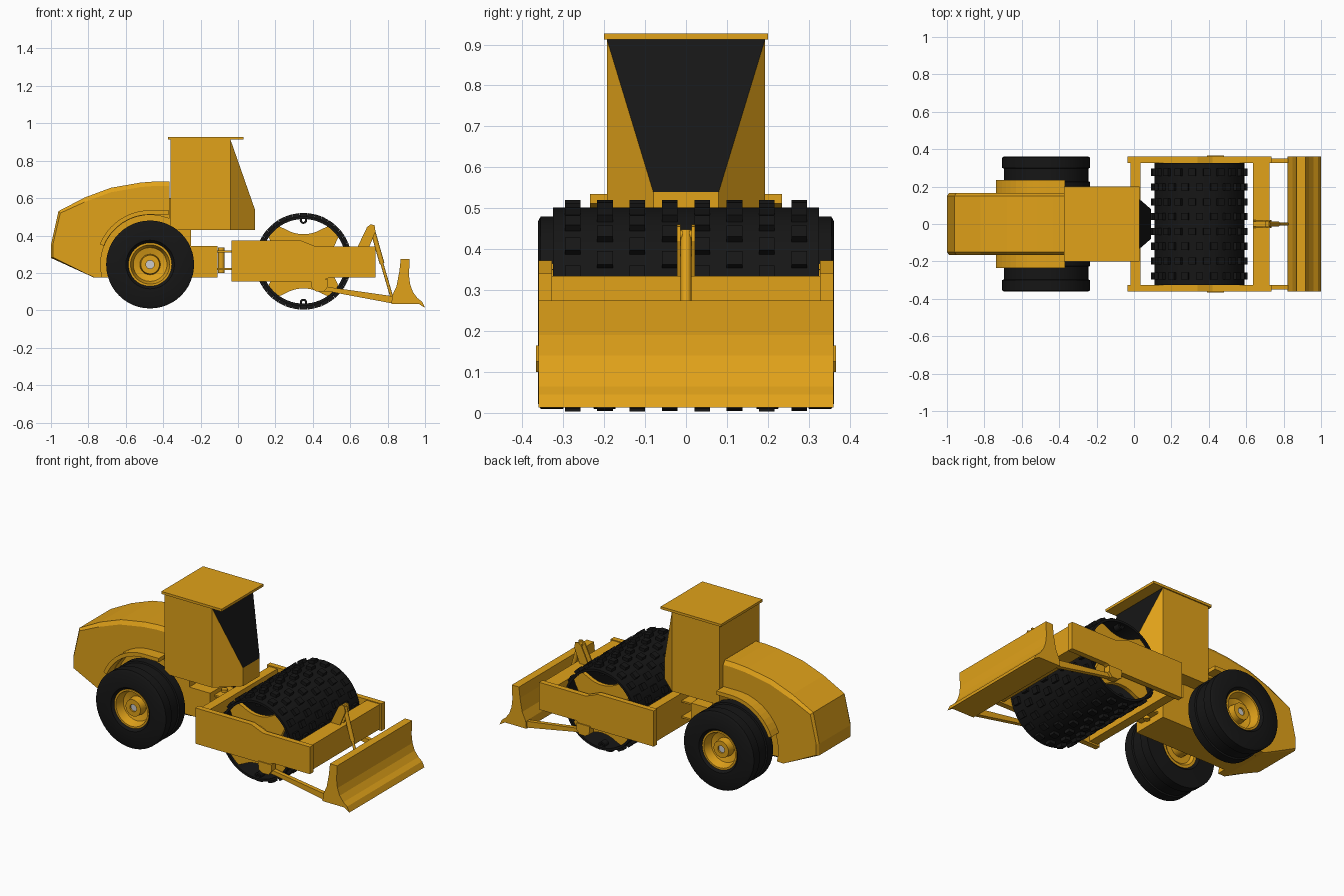
import bpy, bmesh
from math import sin, cos, pi, radians, sqrt
from mathutils import Vector, Matrix

if "Cube" in bpy.data.objects:
    bpy.data.objects.remove(bpy.data.objects["Cube"])

def material(name, rgb):
    m = bpy.data.materials.new(name)
    m.diffuse_color = (*rgb, 1)
    m.use_nodes = True
    m.node_tree.nodes["Principled BSDF"].inputs["Base Color"].default_value = m.diffuse_color
    return m

YELLOW = material("yellow", (0.75, 0.36, 0.01))
BLACK = material("black", (0.008, 0.008, 0.008))
WHITE = material("white", (0.9, 0.9, 0.9))

def finish(name, bm, mat, smooth=False):
    bmesh.ops.recalc_face_normals(bm, faces=bm.faces)
    me = bpy.data.meshes.new(name)
    bm.to_mesh(me)
    bm.free()
    ob = bpy.data.objects.new(name, me)
    bpy.context.collection.objects.link(ob)
    me.materials.append(mat)
    if smooth:
        bpy.ops.object.select_all(action='DESELECT')
        ob.select_set(True)
        bpy.context.view_layer.objects.active = ob
        bpy.ops.object.shade_smooth_by_angle(angle=radians(30))
    return ob

def loft(name, sections, mat=YELLOW):
    """Join xz outlines placed at successive y values."""
    bm = bmesh.new()
    rings = [[bm.verts.new((x, y, z)) for x, z in pts] for y, pts in sections]
    n = len(rings[0])
    for a, b in zip(rings, rings[1:]):
        for i in range(n):
            j = (i + 1) % n
            bm.faces.new((a[i], a[j], b[j], b[i]))
    bm.faces.new(rings[0])
    bm.faces.new(rings[-1])
    return finish(name, bm, mat)

def prism(name, pts, y0, y1, mat=YELLOW):
    return loft(name, [(y0, pts), (y1, pts)], mat)

def box(name, x0, x1, y0, y1, z0, z1, mat=YELLOW):
    return prism(name, [(x0, z0), (x1, z0), (x1, z1), (x0, z1)], y0, y1, mat)

def lathe(name, prof, cx, cz, mat, s=1, n=48):
    """Spin a closed (radius, y) outline about a y axis."""
    bm = bmesh.new()
    rings = [[bm.verts.new((cx + r * cos(2*pi*k/n), s * y, cz + r * sin(2*pi*k/n)))
              for r, y in prof] for k in range(n)]
    m = len(prof)
    for k in range(n):
        a, b = rings[k], rings[(k + 1) % n]
        for i in range(m):
            j = (i + 1) % m
            bm.faces.new((a[i], a[j], b[j], b[i]))
    return finish(name, bm, mat, True)

def rod(name, p, q, r, mat=YELLOW, n=16):
    p, q = Vector(p), Vector(q)
    bm = bmesh.new()
    rot = (q - p).to_track_quat('Z', 'Y').to_matrix().to_4x4()
    bmesh.ops.create_cone(bm, cap_ends=True, segments=n, radius1=r, radius2=r,
                          depth=(q - p).length, matrix=Matrix.Translation((p + q) / 2) @ rot)
    return finish(name, bm, mat, True)

def arc(cx, cz, r, a0, a1, n):
    return [(cx + r * cos(radians(a0 + (a1 - a0) * i / n)),
             cz + r * sin(radians(a0 + (a1 - a0) * i / n))) for i in range(n + 1)]

WX, WZ = -0.47, 0.245   # rear axle
DX, DZ = 0.35, 0.262    # drum axle

# Hood with chamfered top edges and wheel arch
top = [(-.365, .69), (-.43, .69), (-.52, .683), (-.68, .655), (-.82, .603), (-.96, .53)]
low = [(-1, .35), (-1, .28), (-.77, .175)] + arc(WX, WZ, .265, 195, 70, 14) + [(-.365, .49)]
full = top + low
inset = [(x, z - .024) for x, z in top[:-1]] + [(-.95, .52), (-.99, .35), (-.99, .284)] + low[2:]
loft("hood", [(-.165, inset), (-.15, full), (.15, full), (.165, inset)])

# Chassis under hood and cab
box("chassis", -.76, -.11, -.11, .11, .175, .345)
box("engine_block", -.72, -.36, -.11, .11, .34, .6)
box("cab_mount", -.36, -.25, -.11, .11, .34, .43)
rod("rear_axle", (WX, -.2, WZ), (WX, .2, WZ), .05)

# Cab: wedge-nosed body, windscreen, roof
bm = bmesh.new()
v = {}
for s in (-1, 1):
    for k, p in {"bl": (-.36, .193, .43), "bt": (-.36, .193, .912), "fl": (-.04, .193, .43),
                 "ft": (-.04, .193, .912), "nl": (.09, .08, .43), "nt": (.09, .08, .54)}.items():
        v[k, s] = bm.verts.new((p[0], p[1] * s, p[2]))
    bm.faces.new([v[k, s] for k in ("bl", "fl", "ft", "bt")])
    bm.faces.new([v[k, s] for k in ("fl", "nl", "nt", "ft")])
for a, b in (("bl", "bt"), ("bt", "ft"), ("ft", "nt"), ("nt", "nl")):
    bm.faces.new((v[a, -1], v[b, -1], v[b, 1], v[a, 1]))
bm.faces.new([v[k, -1] for k in ("bl", "fl", "nl")] + [v[k, 1] for k in ("nl", "fl", "bl")])
cab = finish("cab", bm, YELLOW)
cab.data.materials.append(BLACK)
for f in cab.data.polygons:
    if f.normal.x > .5 and f.normal.z > .1:
        f.material_index = 1
box("cab_roof", -.375, .03, -.2, .2, .912, .927)

# Rear wheels and fenders
tyre = [(.115, .345), (.13, .362), (.222, .362), (.235, .355), (.235, .30), (.226, .297),
        (.226, .228), (.235, .225), (.235, .172), (.13, .167), (.115, .18)]
rim = [(.116, .35), (.105, .35), (.09, .30), (.055, .29), (.05, .335), (.022, .335),
       (.022, .19), (.085, .19), (.1, .178), (.116, .178)]
fender = arc(WX, WZ, .29, 158, 90, 10) + [(-.368, .535), (-.368, .512)] + arc(WX, WZ, .267, 90, 158, 10)
for s, side in ((-1, "right"), (1, "left")):
    lathe(side + "_tyre", tyre, WX, WZ, BLACK, s)
    lathe(side + "_rim", rim, WX, WZ, YELLOW, s)
    rod(side + "_hub_cap", (WX, s * .2, WZ), (WX, s * .325, WZ), .0225, WHITE)
    prism(side + "_fender", fender, s * .15, s * .235)

# Articulation joint
for i, z in enumerate((.22, .315)):
    box(f"hitch_plate_{i}", -.13, 0, -.07, .07, z - .005, z + .005)
rod("hitch_pin", (-.09, 0, .2), (-.09, 0, .335), .018)

# Front frame around the drum
side_plate = [(-.035, .155), (.44, .155), (.49, .175), (.735, .175), (.735, .34),
              (.42, .34), (.34, .372), (-.035, .372)]
pivot = [(.39, .165), (.395, .115), (.42, .1), (.46, .1), (.48, .125), (.48, .165)]
arm = [(.43, .135), (.43, .105), (.5, .098), (.83, .036), (.83, .075), (.5, .122)]
for s, side in ((-1, "right"), (1, "left")):
    prism(side + "_frame_plate", side_plate, s * .327, s * .36)
    prism(side + "_arm_pivot", pivot, s * .325, s * .366)
    prism(side + "_blade_arm", arm, s * .325, s * .35)
box("front_beam", .635, .725, -.33, .33, .185, .335)
box("rear_beam", -.02, .035, -.33, .33, .165, .365)

# Drum shell, pads and scalloped end plates
lathe("drum_shell", [(.24, -.325), (.24, .325), (.226, .325), (.226, -.325)], DX, DZ, BLACK, n=64)
bm = bmesh.new()
for row in range(8):
    for k in range(20):
        a = 2 * pi * (k + .5 * (row % 2)) / 20
        m = (Matrix.Translation((DX, -.277 + row * .0791, DZ)) @ Matrix.Rotation(a, 4, 'Y')
             @ Matrix.Translation((0, 0, .246)) @ Matrix.Diagonal((.038, .038, .024, 1)))
        bmesh.ops.create_cube(bm, size=1, matrix=m)
finish("drum_pads", bm, BLACK)

def scallop(deg):
    t = radians((deg + 45) % 90 - 45)
    d = .191 ** 2 - (.336 * sin(t)) ** 2
    r = min(.228, .336 * cos(t) - sqrt(d)) if d > 0 else .228
    return DX + r * cos(radians(deg)), DZ + r * sin(radians(deg))

plate = [scallop(a) for a in range(0, 360, 5)]
for s, side in ((-1, "right"), (1, "left")):
    prism(side + "_drum_plate", plate, s * .285, s * .31)
    rod(side + "_drum_hub", (DX, s * .25, DZ), (DX, s * .335, DZ), .09, n=32)
    for z in (-.22, .22):
        lathe(side + "_drum_lug", [(.02, .27), (.02, .31), (.009, .31), (.009, .27)],
              DX, DZ + z, BLACK, s, 16)

# Blade with curved face
blade = [(.82, .035), (.965, .035), (1, .013), (.985, .045), (.96, .065), (.935, .098), (.92, .14),
         (.914, .19), (.918, .275), (.87, .275), (.863, .21), (.848, .13), (.825, .08)]
prism("blade", blade, -.36, .36)

# Blade lift bracket and cylinder
cheek = [(.635, .33), (.69, .445), (.71, .46), (.73, .455), (.735, .42), (.7, .335)]
for s, side in ((-1, "right"), (1, "left")):
    prism(side + "_lift_cheek", cheek, s * .014, s * .022)
rod("lift_pin", (.715, -.022, .435), (.715, .022, .435), .013)
rod("lift_cylinder", (.715, 0, .445), (.77, 0, .25), .013)
rod("lift_rod", (.765, 0, .265), (.825, 0, .06), .008)
